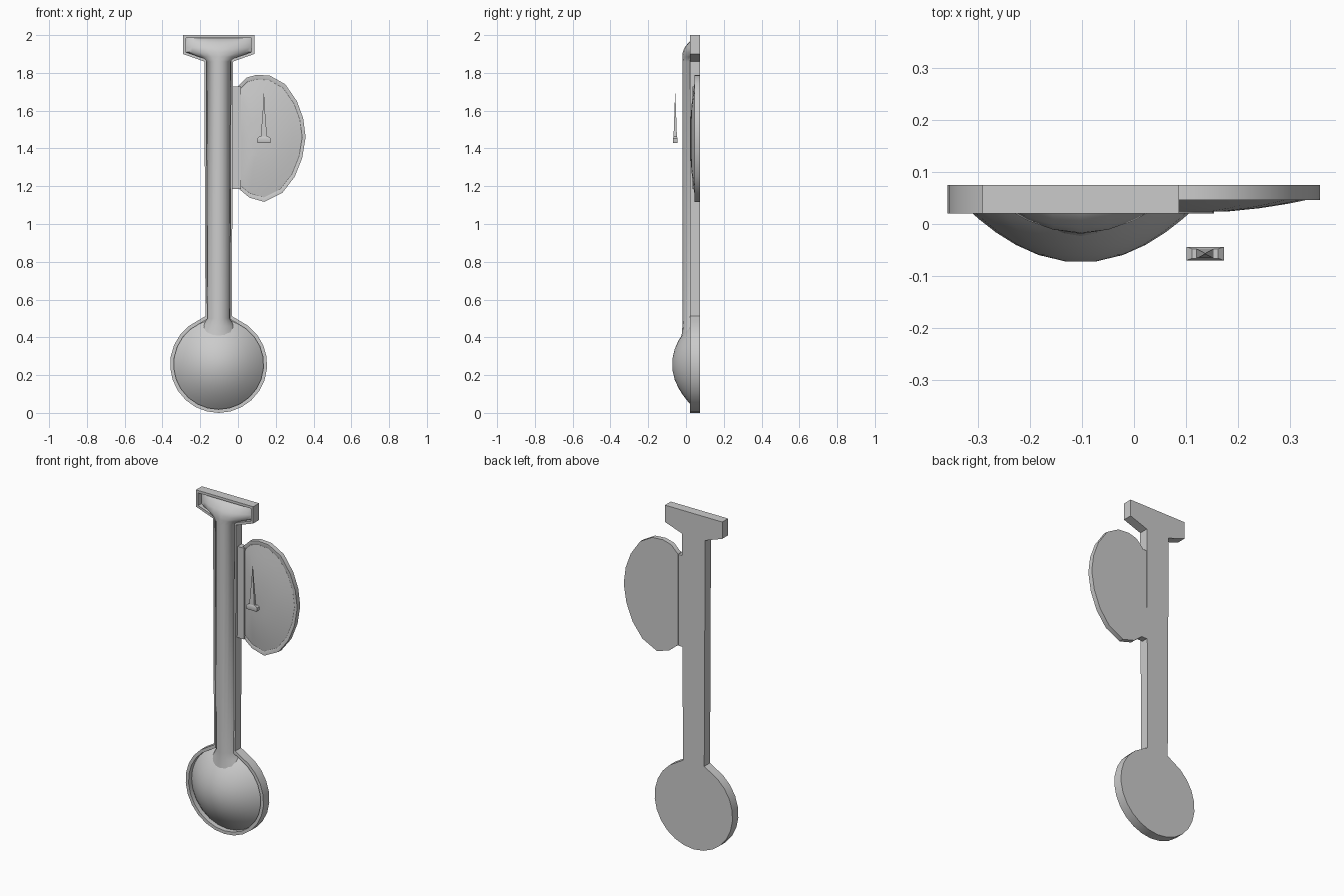
import bpy, bmesh
from math import sin, cos, pi, radians

if "Cube" in bpy.data.objects:
    bpy.data.objects.remove(bpy.data.objects["Cube"])

CX = -0.1025          # centre line of the thermometer
BZ, BR = 0.257, 0.257  # bulb centre height and radius


def make(name, rings, cap_start=True, cap_end=True, angle=35):
    """Skin a list of equal-length closed rings into one object."""
    bm = bmesh.new()
    vr = [[bm.verts.new(p) for p in r] for r in rings]
    n = len(vr[0])
    for a, b in zip(vr, vr[1:]):
        for i in range(n):
            j = (i + 1) % n
            bm.faces.new((a[i], a[j], b[j], b[i]))
    if cap_start:
        bm.faces.new(vr[0])
    if cap_end:
        bm.faces.new(vr[-1][::-1])
    bmesh.ops.recalc_face_normals(bm, faces=bm.faces)
    me = bpy.data.meshes.new(name)
    bm.to_mesh(me)
    bm.free()
    ob = bpy.data.objects.new(name, me)
    bpy.context.collection.objects.link(ob)
    bpy.ops.object.select_all(action='DESELECT')
    ob.select_set(True)
    bpy.context.view_layer.objects.active = ob
    bpy.ops.object.shade_smooth_by_angle(angle=radians(angle))
    return ob


def at_y(outline, y):
    return [(x, y, z) for x, z in outline]


def outline(r, s0, s1, junction, cap):
    """Mirrored thermometer outline: bulb arc, stem, flared cap."""
    half = []
    for i in range(12):
        a = radians(-90 + 156 * i / 11)
        half.append((r * cos(a), BZ + r * sin(a)))
    half += [(s0, junction), (s1, cap[0]), (cap[3], cap[1]), (cap[3], cap[2])]
    return [(CX + x, z) for x, z in half] + [(CX - x, z) for x, z in half[:0:-1]]


# Backing tray with a raised lip
outer = outline(BR, 0.070, 0.076, 0.512, (1.86, 1.90, 2.0, 0.189))
inner = outline(0.238, 0.060, 0.065, 0.497, (1.872, 1.91, 1.985, 0.174))
make("backing_tray", [at_y(outer, 0.075), at_y(outer, 0.02),
                      at_y(inner, 0.02), at_y(inner, 0.05)])

# Bulb dome
R, H, SEG = 0.24, 0.125, 24
rings = []
for u in (1, 0.92, 0.82, 0.68, 0.52, 0.34, 0.12):
    rings.append([(CX + R * u * cos(2 * pi * k / SEG), 0.051 - H * (1 - u * u),
                   BZ + R * u * sin(2 * pi * k / SEG)) for k in range(SEG)])
make("bulb_dome", rings, angle=50)

# Glass tube flaring into the top cap: (z, half width, height, roundness)
sections = [(0.40, 0.12, 0.075, 0.8), (0.46, 0.085, 0.07, 0.7), (0.50, 0.060, 0.07, 0.5),
            (1.86, 0.065, 0.07, 0.5), (1.885, 0.11, 0.07, 0.8), (1.91, 0.174, 0.068, 1),
            (1.935, 0.174, 0.058, 1), (1.96, 0.174, 0.038, 1), (1.985, 0.174, 0.006, 1)]
rings = []
for z, w, h, e in sections:
    ring = []
    for k in range(11):
        u = -cos(pi * k / 10)
        ring.append((CX + w * u, 0.051 - h * max(0, 1 - u * u) ** e, z))
    rings.append(ring)
make("glass_tube", rings, angle=50)

# Side dial with a thin rim and a bulging face
dial = [(0.0, 1.19), (0.0, 1.45), (0.0, 1.73), (0.045, 1.775), (0.10, 1.79),
        (0.17, 1.785), (0.25, 1.74), (0.312, 1.65), (0.345, 1.56), (0.358, 1.46),
        (0.34, 1.35), (0.30, 1.25), (0.235, 1.165), (0.14, 1.117), (0.06, 1.14)]


def scaled(s):
    return [(0.10 + (x - 0.10) * s, 1.45 + (z - 1.45) * s) for x, z in dial]


rings = [at_y(dial, 0.075), at_y(dial, 0.046), at_y(scaled(0.94), 0.046)]
for s in (0.93, 0.75, 0.55, 0.3):
    rings.append(at_y(scaled(s), 0.021 + 0.031 * s ** 2))
make("side_dial", rings)


def block(name, x0, x1, y0, y1, z0, z1):
    pts = [(x0, y0), (x1, y0), (x1, y1), (x0, y1)]
    return make(name, [[(x, y, z) for x, y in pts] for z in (z0, z1)])


# Strip joining dial to tube
block("dial_mount", -0.05, 0.015, 0.035, 0.072, 1.185, 1.728)

# Pointer floating in front of the dial: base and tapering needle
px, py = 0.137, -0.057


def square(w, d, z):
    return [(px + sx * w, py + sy * d, z) for sx, sy in ((-1, -1), (1, -1), (1, 1), (-1, 1))]


make("pointer_base", [square(0.034, 0.011, 1.43), square(0.036, 0.013, 1.436),
                      square(0.036, 0.013, 1.453), square(0.025, 0.009, 1.462)])
make("pointer_needle", [square(0.017, 0.009, 1.455), square(0.012, 0.007, 1.52),
                        square(0.006, 0.004, 1.60), square(0.001, 0.001, 1.69)])
